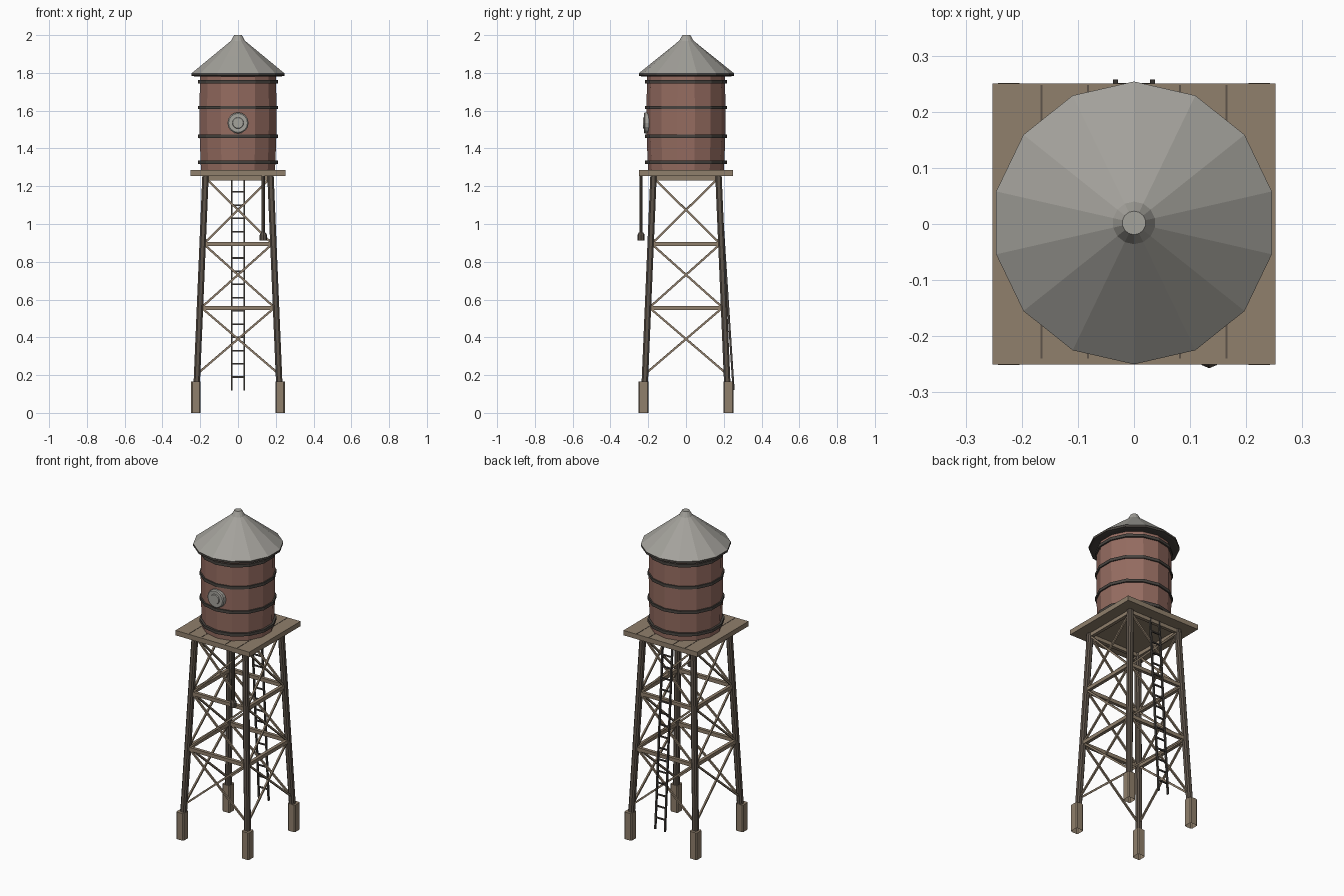
import bpy, bmesh, math
from mathutils import Matrix, Vector

if "Cube" in bpy.data.objects:
    bpy.data.objects.remove(bpy.data.objects["Cube"], do_unlink=True)


def material(name, rgb):
    m = bpy.data.materials.new(name)
    m.use_nodes = True
    m.diffuse_color = (*rgb, 1)
    m.node_tree.nodes["Principled BSDF"].inputs["Base Color"].default_value = (*rgb, 1)
    return m


roof_grey = material("roof grey", (0.37, 0.36, 0.33))
tank_red = material("tank red brown", (0.30, 0.15, 0.118))
wood = material("weathered wood", (0.28, 0.215, 0.15))
dark_wood = material("dark wood", (0.11, 0.087, 0.068))
iron = material("dark iron", (0.065, 0.057, 0.05))


def finish(name, bm, mat):
    bmesh.ops.recalc_face_normals(bm, faces=bm.faces)
    mesh = bpy.data.meshes.new(name)
    bm.to_mesh(mesh)
    bm.free()
    mesh.materials.append(mat)
    obj = bpy.data.objects.new(name, mesh)
    bpy.context.scene.collection.objects.link(obj)
    return obj


def bar(bm, a, b, w, d, chamfer=0):
    """Box between two points, optionally with chamfered long edges."""
    a, b = Vector(a), Vector(b)
    axis = b - a
    if abs(axis.z) > 0.9 * axis.length:
        side = Vector((1, 0, 0))
    else:
        # keep diagonals square to the face of the tower they lie on
        side = Vector((axis.y, -axis.x, 0)).normalized()
    n = axis.normalized()
    side = (side - n * side.dot(n)).normalized()
    up = n.cross(side)
    c, hw, hd = chamfer, w / 2, d / 2
    if c:
        ring = [(hw, hd - c), (hw - c, hd), (c - hw, hd), (-hw, hd - c),
                (-hw, c - hd), (c - hw, -hd), (hw - c, -hd), (hw, c - hd)]
    else:
        ring = [(hw, hd), (-hw, hd), (-hw, -hd), (hw, -hd)]
    lo = [bm.verts.new(a + side * u + up * v) for u, v in ring]
    hi = [bm.verts.new(b + side * u + up * v) for u, v in ring]
    for i in range(len(ring)):
        j = (i + 1) % len(ring)
        bm.faces.new((lo[i], lo[j], hi[j], hi[i]))
    bm.faces.new(hi)
    return bm.faces.new(lo)


def lathe(bm, profile, sides, matrix=Matrix(), closed=False):
    """Spin (radius, height) points; a vertex lies on the -y line."""
    rings = []
    for r, z in profile:
        angles = [2 * math.pi * i / sides - math.pi / 2 for i in range(sides)]
        rings.append([bm.verts.new(matrix @ Vector((r * math.cos(t), r * math.sin(t), z)))
                      for t in angles])
    pairs = list(zip(rings, rings[1:]))
    if closed:
        pairs.append((rings[-1], rings[0]))
    else:
        bm.faces.new(rings[0])
        bm.faces.new(rings[-1])
    for p, q in pairs:
        for i in range(sides):
            j = (i + 1) % sides
            bm.faces.new((p[i], p[j], q[j], q[i]))


SIDES = 14
DECK_Z = 1.255


def half_width(z):
    return 0.218 - 0.046 * (z - 0.165) / 1.09


# Roof with a shallow skirt and a capped peak
bm = bmesh.new()
lathe(bm, [(0.238, 1.782), (0.252, 1.785), (0.252, 1.798), (0.14, 1.888),
           (0.038, 1.97), (0.021, 2.0)], SIDES, Matrix.Translation((0, 0.002, 0)))
roof = finish("roof", bm, roof_grey)
roof.data.materials.append(iron)
for f in roof.data.polygons:
    if f.center.z < 1.795:
        f.material_index = 1

# Tank and its hoops
bm = bmesh.new()
lathe(bm, [(0.201, 1.28), (0.208, 1.46), (0.209, 1.62), (0.206, 1.79)], SIDES)
finish("tank", bm, tank_red)

bm = bmesh.new()
for z in (1.327, 1.465, 1.617, 1.753):
    lathe(bm, [(0.195, z - 0.009), (0.216, z - 0.009), (0.216, z + 0.009),
               (0.195, z + 0.009)], SIDES, closed=True)
finish("tank_hoops", bm, iron)

# Round hatch on the front of the tank
bm = bmesh.new()
face_front = Matrix.Translation((0, -0.19, 1.535)) @ Matrix.Rotation(math.pi / 2, 4, 'X')
lathe(bm, [(0.056, 0), (0.056, 0.028), (0.05, 0.033), (0.03, 0.033), (0.028, 0.038)],
      16, face_front)
finish("tank_hatch", bm, roof_grey)

# Platform and plank seams
bm = bmesh.new()
bar(bm, (0, 0, DECK_Z), (0, 0, 1.285), 0.504, 0.5)
finish("platform", bm, wood)

bm = bmesh.new()
for x in (-0.165, -0.082, 0.082, 0.165):
    bar(bm, (x, -0.24, 1.284), (x, 0.248, 1.284), 0.004, 0.005)
finish("plank_seams", bm, dark_wood)

# Legs and feet
legs, feet = bmesh.new(), bmesh.new()
for sx in (-1, 1):
    for sy in (-1, 1):
        top, low = half_width(DECK_Z), half_width(0.15)
        bar(legs, (sx * low, sy * low, 0.15), (sx * top, sy * top, DECK_Z), 0.034, 0.034, 0.008)
        x, y = sx * 0.223, sy * 0.225
        bottom = bar(feet, (x, y, 0), (x, y, 0.167), 0.05, 0.052, 0.006)
        feet.faces.remove(bottom)  # feet are hollow underneath
finish("legs", legs, dark_wood)
finish("feet", feet, wood)

# Girts and cross braces, repeated on the four sides
girts, braces = bmesh.new(), bmesh.new()
for k in range(4):
    turn = Matrix.Rotation(k * math.pi / 2, 3, 'Z')

    def on_side(s, z, inset=0.0):
        h = half_width(z)
        return turn @ Vector((s * (h - inset), -h, z))

    for z in (0.555, 0.895, 1.242):
        bar(girts, on_side(-1, z, 0.012), on_side(1, z, 0.012), 0.02, 0.022)
    for z0, z1 in ((0.215, 0.555), (0.56, 0.89), (0.9, 1.235)):
        for s in (-1, 1):
            bar(braces, on_side(s, z0, 0.01), on_side(-s, z1, 0.01), 0.01, 0.011)
finish("girts", girts, wood)
finish("cross_braces", braces, wood)

# Ladder leaning up the back
bm = bmesh.new()


def ladder_y(z):
    return 0.252 - 0.074 * (z - 0.12) / 1.135


for x in (-0.033, 0.033):
    bar(bm, (x, ladder_y(0.12), 0.12), (x, ladder_y(DECK_Z), DECK_Z), 0.009, 0.011)
for i in range(15):
    z = 0.19 + 0.07 * i
    bar(bm, (-0.033, ladder_y(z), z), (0.033, ladder_y(z), z), 0.008, 0.008)
finish("ladder", bm, iron)

# Drop pipe with its spout at the front
bm = bmesh.new()
at_pipe = Matrix.Translation((0.134, -0.238, 0))
lathe(bm, [(0.009, 0.94), (0.009, DECK_Z + 0.005)], 8, at_pipe)
lathe(bm, [(0.019, 0.912), (0.019, 0.942), (0.012, 0.955)], 8, at_pipe)
finish("drop_pipe", bm, dark_wood)
